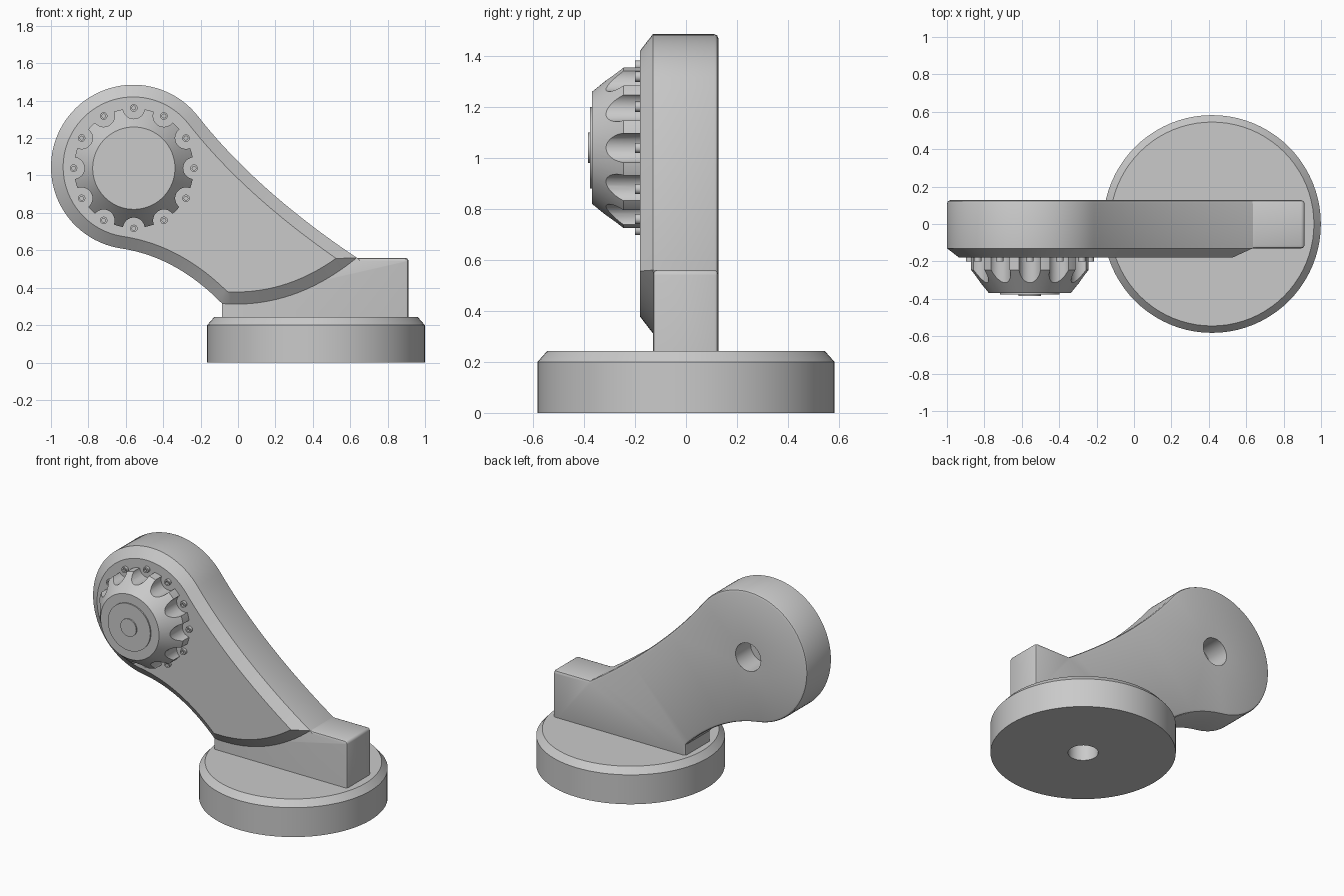
import bpy, bmesh, math
from mathutils import Vector

if "Cube" in bpy.data.objects:
    bpy.data.objects.remove(bpy.data.objects["Cube"])

grey = bpy.data.materials.new("light_grey")
grey.diffuse_color = (0.59, 0.59, 0.59, 1)
grey.use_nodes = True
grey.node_tree.nodes["Principled BSDF"].inputs["Base Color"].default_value = grey.diffuse_color

HEAD = Vector((-0.56, 1.045))    # head centre in x, z
HUB = Vector((-0.557, 1.039))    # knob and hole centre
HEAD_R = 0.44
BACK, FRONT, FACE = 0.127, -0.13, -0.18   # y levels of the arm


def finish(name, bm):
    bmesh.ops.remove_doubles(bm, verts=bm.verts, dist=1e-5)
    bmesh.ops.recalc_face_normals(bm, faces=bm.faces)
    me = bpy.data.meshes.new(name)
    bm.to_mesh(me)
    bm.free()
    me.materials.append(grey)
    ob = bpy.data.objects.new(name, me)
    bpy.context.collection.objects.link(ob)
    return ob


def add_loft(bm, rings, first=True, last=True):
    """Skin equal-length rings of points and cap the chosen ends."""
    vs = [[bm.verts.new(p) for p in r] for r in rings]
    n = len(vs[0])
    for a, b in zip(vs, vs[1:]):
        for i in range(n):
            j = (i + 1) % n
            bm.faces.new((a[i], a[j], b[j], b[i]))
    if first:
        bm.faces.new(vs[0])
    if last:
        bm.faces.new(vs[-1])


def y_rings(centre, profile, n):
    """Circles around a y axis from (radius, y) pairs."""
    return [[(centre[0] + r * math.cos(2 * math.pi * i / n), y,
              centre[1] + r * math.sin(2 * math.pi * i / n))
             for i in range(n)] for r, y in profile]


def z_rings(x, profile, n):
    """Circles around a z axis from (radius, z) pairs."""
    return [[(x + r * math.cos(2 * math.pi * i / n),
              r * math.sin(2 * math.pi * i / n), z)
             for i in range(n)] for r, z in profile]


def loft(name, rings):
    bm = bmesh.new()
    add_loft(bm, rings)
    return finish(name, bm)


def cut(ob, cutter):
    mod = ob.modifiers.new("cut", 'BOOLEAN')
    mod.operation = 'DIFFERENCE'
    mod.solver = 'EXACT'
    mod.object = cutter
    bpy.context.view_layer.objects.active = ob
    bpy.ops.object.modifier_apply(modifier=mod.name)
    bpy.data.objects.remove(cutter)


def bezier(a, b, c, n):
    a, b, c = Vector(a), Vector(b), Vector(c)
    return [a * (1 - t) ** 2 + b * 2 * t * (1 - t) + c * t * t
            for t in (i / n for i in range(n + 1))]


def inset(pts, d):
    """Mitred inward offset of a clockwise outline, without folds at sharp corners."""
    out, corners, n = [], [], len(pts)
    for i, p in enumerate(pts):
        u = (p - pts[i - 1]).normalized()
        v = (pts[(i + 1) % n] - p).normalized()
        n1, n2 = Vector((u.y, -u.x)), Vector((v.y, -v.x))
        q = p + (n1 + n2) * d / (1 + n1.dot(n2))
        out.append(q)
        if n1.dot(n2) < 0.8 and u.x * v.y - u.y * v.x < 0:
            reach = math.sqrt(max((q - p).length_squared - d * d, 0))
            corners.append((p, q, reach * 1.05))
    for i, p in enumerate(pts):
        for c, q, reach in corners:
            if (p - c).length < reach:
                out[i] = q.copy()
    return out


def at_y(pts, y):
    return [(p.x, y, p.y) for p in pts]


# Arm outline pieces (x, z): round head, upper neck, lower neck, lower arc
head = [HEAD + HEAD_R * Vector((math.cos(math.radians(a)), math.sin(math.radians(a))))
        for a in (262 - i * 4 for i in range(57))]
tip, heel = (0.635, 0.56), (-0.085, 0.315)
upper = bezier(head[-1], (0.095, 0.922), tip, 20)[1:]
lower = bezier(heel, (-0.33, 0.565), head[0], 16)[:-1]
belly = bezier(tip, (0.3, 0.285), heel, 18)[1:-1]
# Foot block corner is rounded; its underside sits inside the base
foot = [Vector((0.652, 0.56))]
foot += [Vector((0.892 + 0.02 * math.sin(a), 0.54 + 0.02 * math.cos(a)))
         for a in (i * math.pi / 8 for i in range(5))]
foot += [Vector((0.912, 0.2)), Vector((-0.085, 0.2))]

# Arm body with foot block: rounded rear rim, rounded front rim on the foot only
outline = head + upper + foot + lower


def foot_inset(d):
    return [q if p.x > 0.64 else p for p, q in zip(outline, inset(outline, d))]


rings = [at_y(foot_inset(0.017), FRONT), at_y(foot_inset(0.005), FRONT + 0.005),
         at_y(outline, FRONT + 0.017), at_y(outline, BACK - 0.017),
         at_y(inset(outline, 0.005), BACK - 0.005), at_y(inset(outline, 0.017), BACK)]
bm = bmesh.new()
add_loft(bm, rings, last=False)
# Blind hole in the rear, then fill the rear face around it
add_loft(bm, y_rings(HUB, [(0.095, BACK), (0.095, -0.035)], 40), first=False)
bmesh.ops.triangle_fill(bm, use_beauty=True, use_dissolve=False, normal=(0, 1, 0),
                        edges=[e for e in bm.edges if e.is_boundary])
finish("arm_body", bm)

# Raised front of the arm with a chamfered rim
plate = head + upper + belly + lower
loft("arm_front", [at_y(plate, FRONT), at_y(inset(plate, 0.065), FACE)])

# Round base with a chamfered top and a blind hole below
base = loft("base", z_rings(0.417, [(0.582, 0), (0.582, 0.2), (0.545, 0.242)], 80))
cut(base, loft("hole_cutter", z_rings(0.417, [(0.095, -0.1), (0.095, 0.16)], 40)))

# Knob with twelve scallops
spots = [HUB + 0.322 * Vector((math.cos(k * math.pi / 6), math.sin(k * math.pi / 6)))
         for k in range(12)]
knob = loft("knob", y_rings(HUB, [(0.32, FACE), (0.32, -0.245), (0.22, -0.368)], 96))
bm = bmesh.new()
for s in spots:
    add_loft(bm, y_rings(s, [(0.058, -0.1), (0.058, -0.5)], 28))
cut(knob, finish("scallop_cutter", bm))

# Thin plain discs on the knob face
loft("knob_cap", y_rings(HUB, [(0.16, -0.367), (0.16, -0.376)], 48))
loft("knob_centre", y_rings(HUB, [(0.06, -0.375), (0.06, -0.384)], 32))

# Small hollow pins in the scallops
bm = bmesh.new()
for s in spots:
    add_loft(bm, y_rings(s, [(0.02, -0.175), (0.02, -0.2), (0.01, -0.2), (0.01, -0.185)], 16))
finish("pins", bm)

# Smooth shading with sharp edges kept
bpy.ops.object.select_all(action='SELECT')
bpy.ops.object.shade_smooth_by_angle(angle=math.radians(25))
